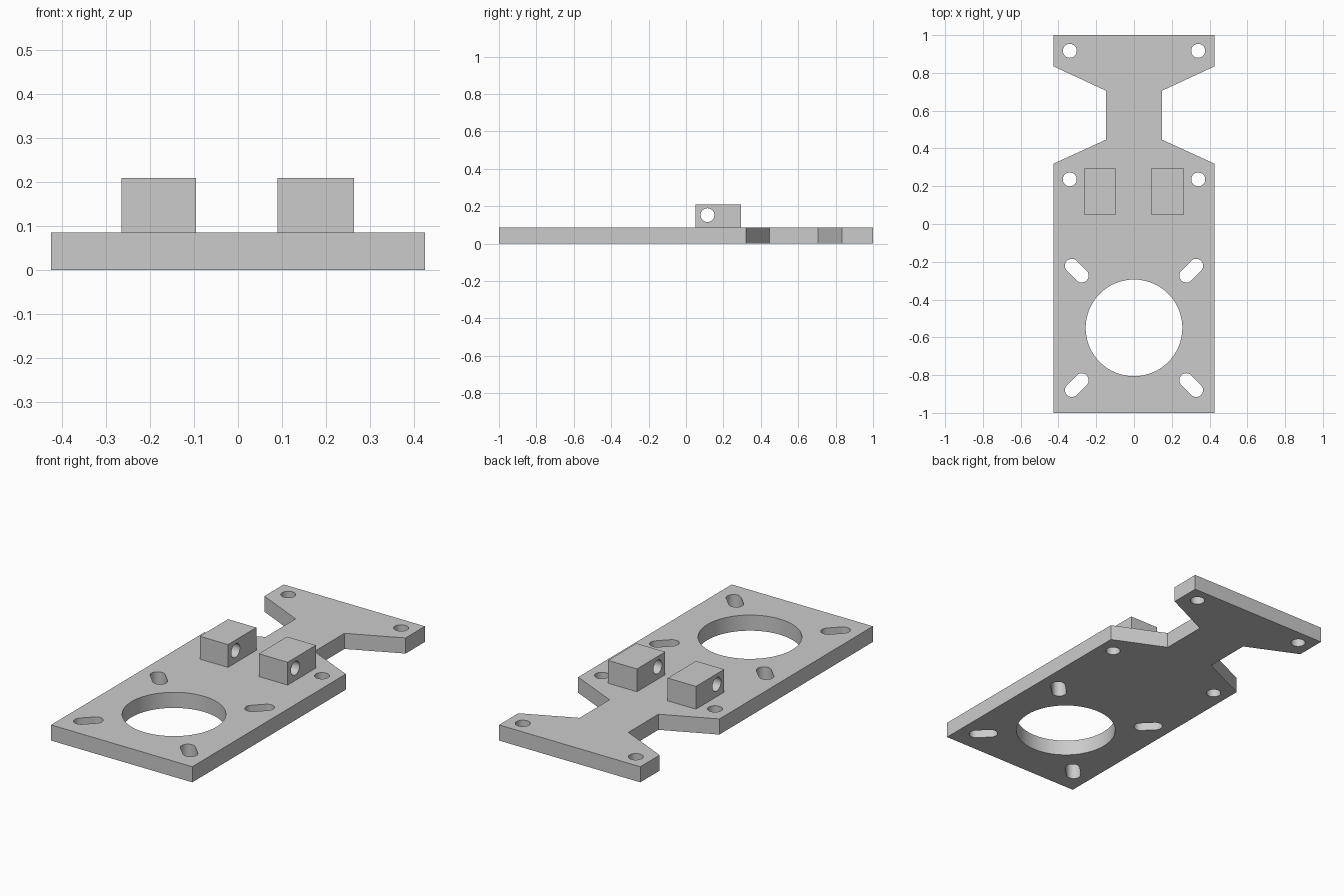
import bpy
import bmesh
from math import cos, sin, pi, atan2, hypot
from mathutils import Matrix, Vector

if "Cube" in bpy.data.objects:
    bpy.data.objects.remove(bpy.data.objects["Cube"], do_unlink=True)

THICK = 0.085       # plate thickness
BOLT_R = 0.037      # small hole radius
BORE_Y = -0.55      # centre of the large bore

grey = bpy.data.materials.new("plain grey")
grey.use_nodes = True
colour = (0.6, 0.6, 0.6, 1)
grey.diffuse_color = colour
grey.node_tree.nodes["Principled BSDF"].inputs["Base Color"].default_value = colour


def prism(bm, outline, z0, z1, matrix=Matrix()):
    """Extrude a closed 2D outline from z0 to z1."""
    face = bm.faces.new([bm.verts.new((x, y, z0)) for x, y in outline])
    top = bmesh.ops.extrude_face_region(bm, geom=[face])["geom"]
    new = [v for v in top if isinstance(v, bmesh.types.BMVert)]
    bmesh.ops.translate(bm, verts=new, vec=(0, 0, z1 - z0))
    bmesh.ops.transform(bm, matrix=matrix, verts=list(face.verts) + new)


def slot(a, b, r, steps=16):
    """Outline of a rounded slot between two points; a circle if they match."""
    ang = atan2(b[1] - a[1], b[0] - a[0])
    shared = hypot(b[0] - a[0], b[1] - a[1]) < 1e-6
    count = steps if shared else steps + 1
    pts = []
    for c, start in ((b, ang - pi / 2), (a, ang + pi / 2)):
        for i in range(count):
            t = start + pi * i / steps
            pts.append((c[0] + r * cos(t), c[1] + r * sin(t)))
    return pts


def make(name, bm):
    bmesh.ops.recalc_face_normals(bm, faces=bm.faces[:])
    mesh = bpy.data.meshes.new(name)
    bm.to_mesh(mesh)
    bm.free()
    mesh.materials.append(grey)
    obj = bpy.data.objects.new(name, mesh)
    bpy.context.collection.objects.link(obj)
    return obj


def cut(obj, cutter):
    """Subtract the cutter, then shade the hole walls smooth."""
    mod = obj.modifiers.new("holes", "BOOLEAN")
    mod.operation = "DIFFERENCE"
    mod.solver = "EXACT"
    mod.object = cutter
    bpy.ops.object.select_all(action="DESELECT")
    bpy.context.view_layer.objects.active = obj
    obj.select_set(True)
    bpy.ops.object.modifier_apply(modifier=mod.name)
    bpy.ops.object.shade_smooth_by_angle(angle=pi / 6)
    bpy.data.objects.remove(cutter, do_unlink=True)


# Base plate with a narrow waist
side = [(0.425, -1), (0.425, 0.32), (0.147, 0.447),
        (0.147, 0.705), (0.425, 0.834), (0.425, 1)]
bm = bmesh.new()
prism(bm, side + [(-x, y) for x, y in reversed(side)], 0, THICK)
plate = make("base_plate", bm)

# Bore, bolt holes and diagonal slots
bm = bmesh.new()
low, high = -0.1, THICK + 0.1
prism(bm, slot((0, BORE_Y), (0, BORE_Y), 0.256, 32), low, high)
for sx in (-1, 1):
    for y in (0.236, 0.917):
        p = (sx * 0.34, y)
        prism(bm, slot(p, p, BOLT_R), low, high)
    for sy in (-1, 1):
        ends = [(sx * d, BORE_Y + sy * d) for d in (0.277, 0.329)]
        prism(bm, slot(*ends, BOLT_R), low, high)
cutter = make("plate_cutter", bm)
cutter.hide_render = True
cut(plate, cutter)

# Two upright lugs with a cross hole
for name, x0, x1 in (("right_lug", -0.265, -0.095), ("left_lug", 0.09, 0.264)):
    bm = bmesh.new()
    prism(bm, [(x0, 0.05), (x1, 0.05), (x1, 0.293), (x0, 0.293)], THICK, 0.209)
    lug = make(name, bm)
    bm = bmesh.new()
    turn = Matrix.Translation(Vector((0, 0.115, 0.152))) @ Matrix.Rotation(pi / 2, 4, "Y")
    prism(bm, slot((0, 0), (0, 0), BOLT_R), x0 - 0.1, x1 + 0.1, turn)
    cutter = make("lug_cutter", bm)
    cutter.hide_render = True
    cut(lug, cutter)
